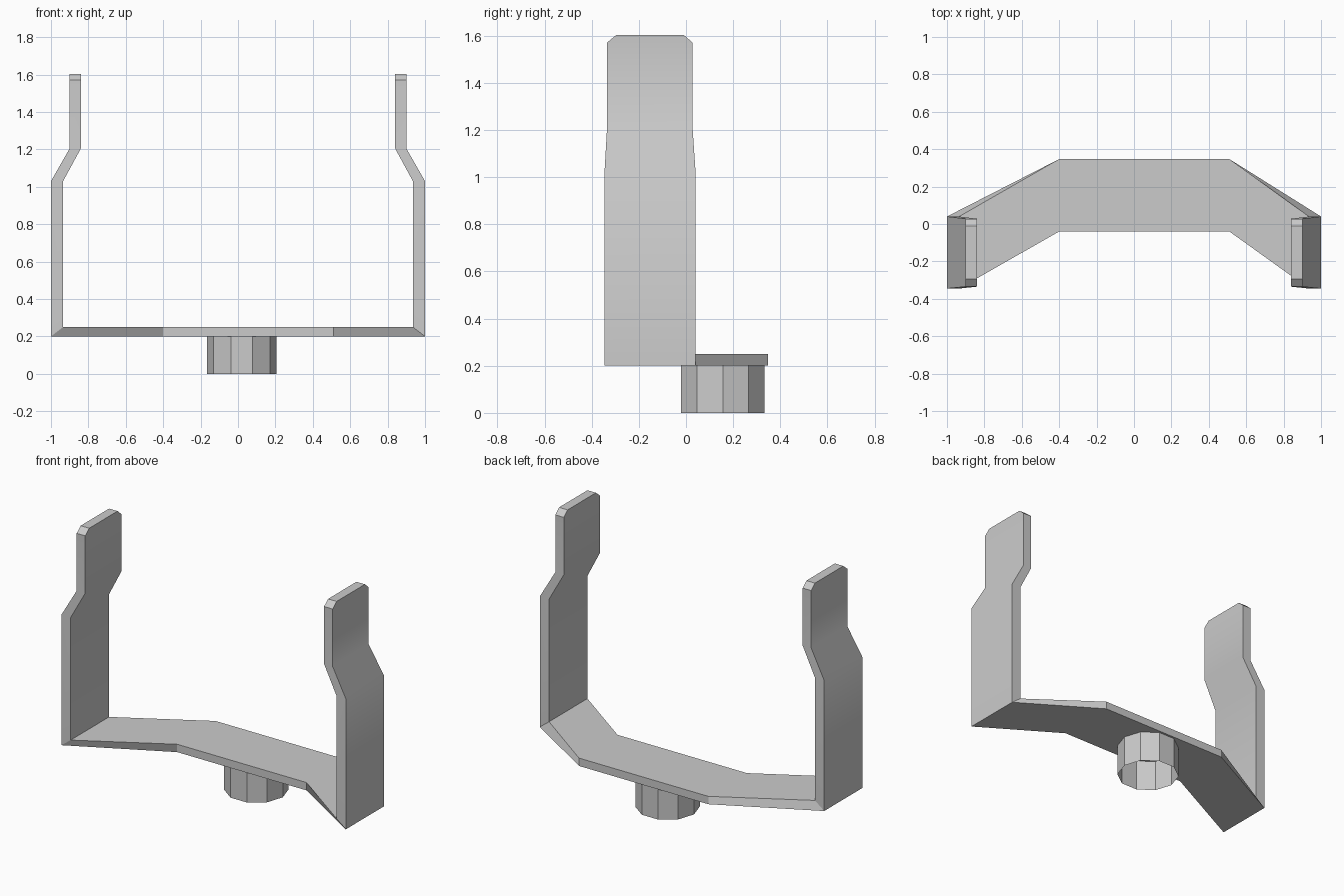
import bpy, bmesh
from math import cos, sin, pi, radians

if "Cube" in bpy.data.objects:
    bpy.data.objects.remove(bpy.data.objects["Cube"])


def finish(bm, name):
    mesh = bpy.data.meshes.new(name)
    bm.to_mesh(mesh)
    bm.free()
    obj = bpy.data.objects.new(name, mesh)
    bpy.context.collection.objects.link(obj)
    return obj


# Bent strap: sections (outer x, outer z, inner x, inner z, front y, back y)
arm = [
    (0.90, 1.603, 0.84, 1.603, -0.295, -0.01),
    (0.90, 1.57, 0.84, 1.57, -0.335, 0.028),
    (0.90, 1.205, 0.84, 1.205, -0.335, 0.028),
    (1.00, 1.03, 0.935, 1.03, -0.345, 0.04),
    (1.00, 0.20, 0.935, 0.25, -0.345, 0.04),
]
left = [(-s[0], s[1], -s[2], s[3], s[4], s[5]) for s in arm]
middle = [(x, 0.20, x, 0.25, -0.04, 0.347) for x in (-0.40, 0.51)]
sections = left + middle + arm[::-1]

bm = bmesh.new()
rings = []
for ox, oz, ix, iz, y0, y1 in sections:
    rings.append([bm.verts.new(p) for p in
                  ((ox, y0, oz), (ox, y1, oz), (ix, y1, iz), (ix, y0, iz))])
for a, b in zip(rings, rings[1:]):
    for i in range(4):
        j = (i + 1) % 4
        bm.faces.new((a[i], a[j], b[j], b[i]))
bm.faces.new(rings[0])
bm.faces.new(rings[-1])
bmesh.ops.recalc_face_normals(bm, faces=bm.faces)
strap = finish(bm, "bent_strap")
bpy.context.view_layer.objects.active = strap
strap.select_set(True)
bpy.ops.object.shade_smooth_by_angle(angle=radians(30))

# Ten-sided open collar under the strap
bm = bmesh.new()
sides, radius = 10, 0.186
low, high = [[bm.verts.new((0.02 + radius * cos(2 * pi * k / sides),
                            0.156 + radius * sin(2 * pi * k / sides), z))
              for k in range(sides)] for z in (0.0, 0.20)]
for k in range(sides):
    n = (k + 1) % sides
    bm.faces.new((low[k], low[n], high[n], high[k]))
finish(bm, "collar")
